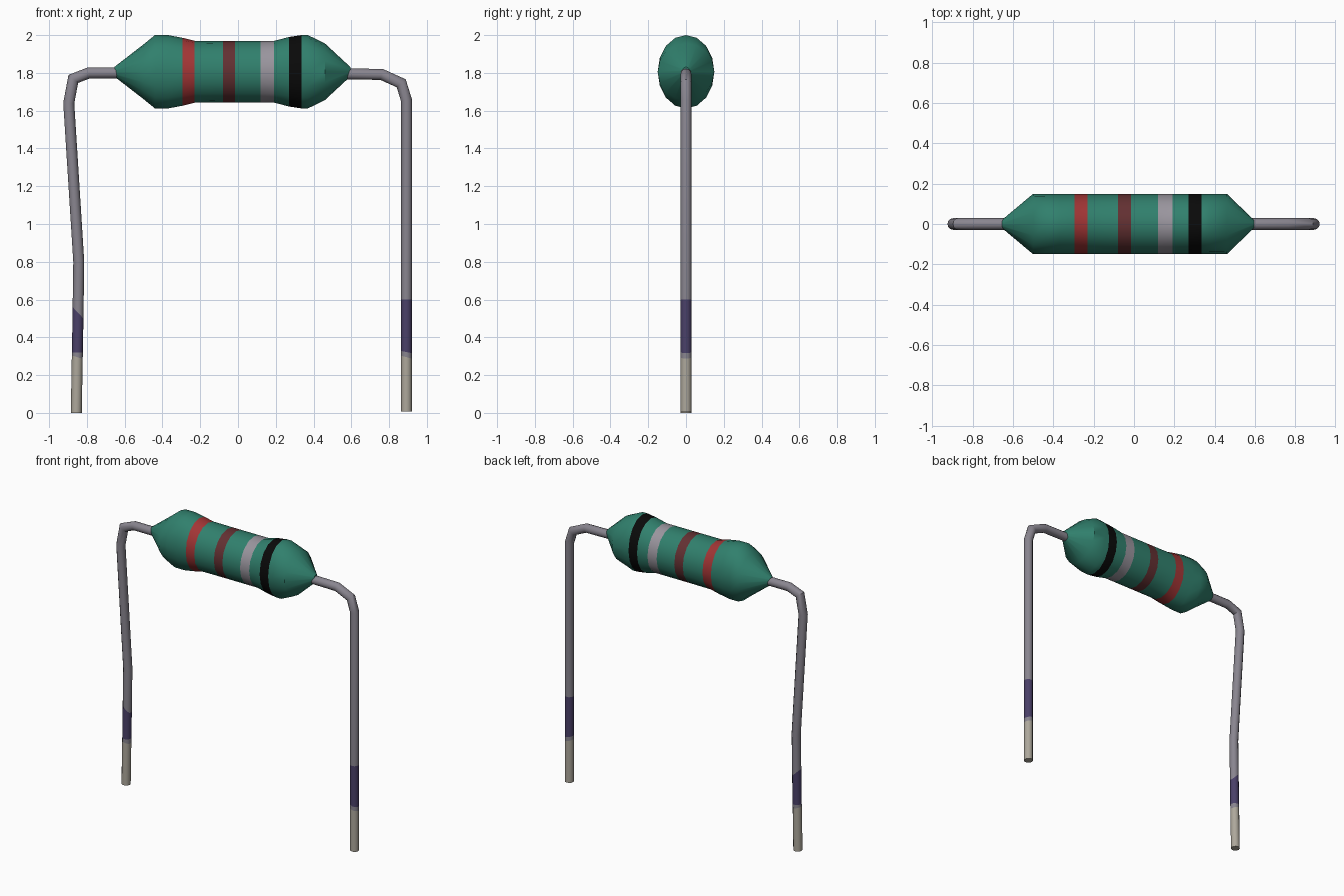
import bpy, bmesh, math
from mathutils import Vector

if "Cube" in bpy.data.objects:
    bpy.data.objects.remove(bpy.data.objects["Cube"])


def material(name, rgb):
    m = bpy.data.materials.new(name)
    m.diffuse_color = (*rgb, 1)
    m.use_nodes = True
    m.node_tree.nodes["Principled BSDF"].inputs["Base Color"].default_value = m.diffuse_color
    return m


GREEN = material("body green", (0.030, 0.215, 0.152))
RED = material("band red", (0.36, 0.036, 0.036))
BROWN = material("band brown", (0.125, 0.030, 0.032))
SILVER = material("band silver", (0.32, 0.30, 0.34))
BLACK = material("band black", (0.003, 0.003, 0.003))
WIRE = material("wire grey", (0.25, 0.235, 0.275))
PURPLE = material("lead purple", (0.069, 0.052, 0.14))
CREAM = material("lead cream", (0.42, 0.39, 0.33))


def loft(name, rings, sides, colours):
    """Rings are (centre, half vector in the xz plane, half width in y);
    colours holds one material per gap between rings."""
    bm = bmesh.new()
    loops = []
    for centre, half, ry in rings:
        loop = []
        for i in range(sides):
            a = 2 * math.pi * i / sides
            loop.append(bm.verts.new(centre + half * math.cos(a) + Vector((0, ry * math.sin(a), 0))))
        loops.append(loop)
    mats = list(dict.fromkeys(colours))
    for a, b, col in zip(loops, loops[1:], colours):
        for i in range(sides):
            j = (i + 1) % sides
            f = bm.faces.new((a[i], a[j], b[j], b[i]))
            f.material_index = mats.index(col)
    for loop, col in ((loops[0], colours[0]), (loops[-1], colours[-1])):
        bm.faces.new(loop).material_index = mats.index(col)
    bmesh.ops.recalc_face_normals(bm, faces=bm.faces)
    me = bpy.data.meshes.new(name)
    bm.to_mesh(me)
    bm.free()
    for m in mats:
        me.materials.append(m)
    ob = bpy.data.objects.new(name, me)
    bpy.context.collection.objects.link(ob)
    bpy.ops.object.select_all(action='DESELECT')
    ob.select_set(True)
    bpy.context.view_layer.objects.active = ob
    bpy.ops.object.shade_smooth_by_angle(angle=math.radians(40))
    return ob


# Body: x, half width in y, half height in z, colour of the section that follows
body = [
    (-0.655, 0.02, 0.025, GREEN), (-0.50, 0.15, 0.145, GREEN),
    (-0.44, 0.15, 0.194, GREEN), (-0.37, 0.15, 0.194, GREEN),
    (-0.295, 0.15, 0.180, RED), (-0.23, 0.15, 0.164, GREEN),
    (-0.08, 0.15, 0.163, BROWN), (-0.015, 0.15, 0.163, GREEN),
    (0.12, 0.15, 0.163, SILVER), (0.19, 0.15, 0.163, GREEN),
    (0.27, 0.15, 0.184, BLACK), (0.335, 0.15, 0.194, GREEN),
    (0.37, 0.15, 0.194, GREEN), (0.46, 0.15, 0.150, GREEN),
    (0.595, 0.02, 0.025, GREEN),
]
loft("resistor_body",
     [(Vector((x, 0, 1.806)), Vector((0, 0, rz)), ry) for x, ry, rz, _ in body],
     16, [s[3] for s in body[:-1]])


# Leads: x, z, tilt of the ring, colour of the section that follows
def lead(name, pts, radius=0.029):
    p = [Vector((s[0], 0, s[1])) for s in pts]
    rings = []
    for i, c in enumerate(p):
        d_in = (c - p[max(i - 1, 0)]).normalized() if i else (p[1] - c).normalized()
        d_out = (p[i + 1] - c).normalized() if i < len(p) - 1 else d_in
        t = (d_in + d_out).normalized()
        half = Vector((t.z, 0, -t.x)) * radius / max(t.dot(d_in), 0.5)
        half += t * pts[i][2]      # slanted paint edge
        rings.append((c, half, radius))
    loft(name, rings, 12, [s[3] for s in pts[:-1]])


lead("left_lead", [
    (-0.60, 1.80, 0, WIRE), (-0.79, 1.80, 0, WIRE), (-0.872, 1.768, 0, WIRE),
    (-0.896, 1.64, 0, WIRE), (-0.843, 0.80, 0, WIRE), (-0.847, 0.53, -0.03, PURPLE),
    (-0.850, 0.32, 0, WIRE), (-0.851, 0.295, -0.008, CREAM), (-0.856, 0.0, 0, CREAM)])
lead("right_lead", [
    (0.54, 1.795, 0, WIRE), (0.76, 1.792, 0, WIRE), (0.864, 1.745, 0, WIRE),
    (0.892, 1.655, 0, WIRE), (0.892, 0.60, 0, PURPLE), (0.892, 0.322, -0.006, WIRE),
    (0.892, 0.295, -0.008, CREAM), (0.892, 0.008, 0, CREAM)])
